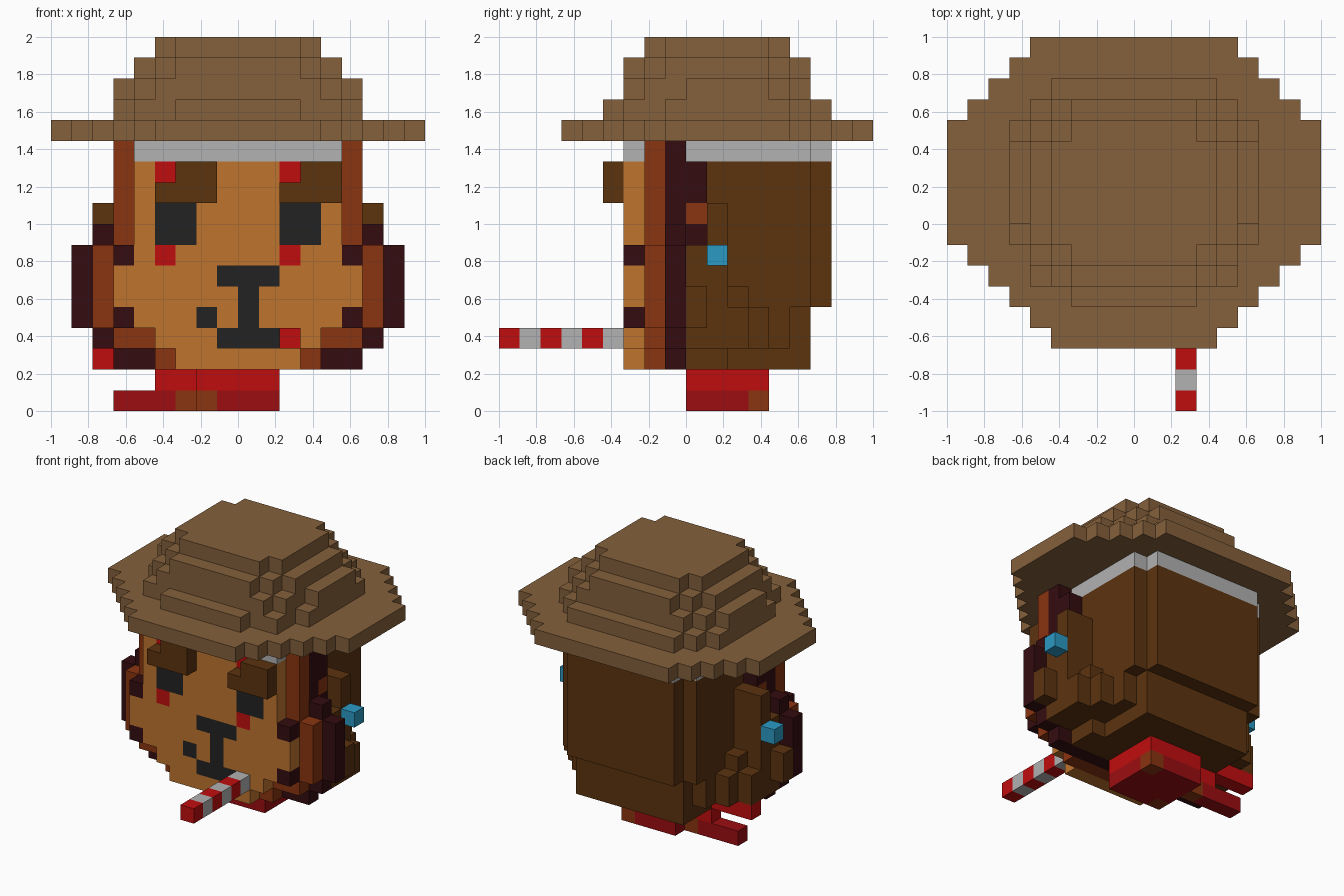
import bpy
import bmesh
from mathutils import Vector

if "Cube" in bpy.data.objects:
    bpy.data.objects.remove(bpy.data.objects["Cube"])

CELL = 1 / 9

# Flat colours
PALETTE = {
    "straw": "85603b", "tan": "bf742d", "brown": "5c330f", "maroon": "340c0f",
    "rust": "8a3410", "black": "222222", "white": "b2b2b2", "red": "c00d0f",
    "dark_red": "9c0d11", "blue": "2b9ac4",
}


def linear(code):
    values = [c / 255 for c in bytes.fromhex(code)]
    return [((v + 0.055) / 1.055) ** 2.4 if v > 0.04 else v / 12.92 for v in values] + [1]


materials = {}
for name, code in PALETTE.items():
    mat = bpy.data.materials.new(name)
    mat.use_nodes = True
    mat.diffuse_color = linear(code)
    mat.node_tree.nodes["Principled BSDF"].inputs["Base Color"].default_value = linear(code)
    materials[name] = mat

# Every block is stored as grid cell -> (part, colour); later blocks repaint earlier ones
cells = {}


def block(part, colour, xs, ys, zs, mirror=False):
    for x in range(*xs):
        for y in range(*ys):
            for z in range(*zs):
                cells[x, y, z] = (part, colour)
                if mirror:
                    cells[-1 - x, y, z] = (part, colour)


def slab(part, colour, half, ys, zs):
    block(part, colour, (-half, half), ys, zs)


# Skull: body, narrower back and underside, pale band under the hat
slab("head", "brown", 5, (0, 6), (5, 13))
slab("head", "brown", 4, (6, 7), (5, 13))
slab("head", "brown", 5, (0, 5), (3, 5))
slab("head", "brown", 4, (0, 6), (2, 5))
slab("head", "brown", 5, (0, 2), (2, 3))
for pos in list(cells):
    if pos[2] == 12:
        cells[pos] = ("head", "white")

# Mane: rust ring in front of a wider maroon ring
for z in range(2, 13):
    rust = {2: 4, 3: 6}.get(z, 7 if z < 8 else 6)
    maroon = {2: 6, 3: 7, 8: 7}.get(z, 8 if z < 8 else 6)
    slab("mane", "rust", rust, (-2, -1), (z, z + 1))
    slab("mane", "maroon", maroon, (-1, 0), (z, z + 1))

# Side tufts, stepped towards the back, with a blue bead on each side
block("side_tuft", "maroon", (5, 6), (0, 1), (8, 12), True)
block("side_tuft", "rust", (5, 6), (0, 1), (9, 10), True)
block("side_tuft", "brown", (5, 6), (2, 3), (3, 6), True)
block("side_tuft", "brown", (5, 6), (3, 4), (3, 5), True)
block("side_tuft", "brown", (5, 7), (0, 2), (3, 8), True)
block("side_tuft", "brown", (5, 7), (1, 2), (8, 10), True)
block("side_tuft", "brown", (5, 7), (2, 3), (3, 5), True)
block("side_tuft", "brown", (7, 8), (0, 1), (4, 6), True)
block("bead", "blue", (7, 8), (1, 2), (7, 8), True)

# Face, drawn from the forehead down to the chin
FACE = """
.wwwwwwwwww.
.otoooootoo.
.oooooooooo.
.okkooookko.
.okkooookko.
motoooootoom
oooookkkoooo
ooooookooooo
moookokoooom
..oookkkto..
...oooooo...
"""
KEY = {"w": "white", "o": "tan", "t": "red", "k": "black", "m": "maroon"}
for row, line in enumerate(FACE.split()):
    for col, mark in enumerate(line):
        if mark in KEY:
            cells[col - 6, -3, 12 - row] = ("face", KEY[mark])

# Eyebrows
for left in (-4, 2):
    block("eyebrow", "brown", (left, left + 3), (-4, -3), (10, 11))
    block("eyebrow", "brown", (left + 1, left + 3), (-4, -3), (11, 12))

# Striped stick held in the mouth
for y in range(-9, -3):
    block("striped_stick", "red" if y % 2 else "white", (2, 3), (y, y + 1), (3, 4))

# Neck scarf with two loose tails
for z, colour in enumerate(("dark_red", "red")):
    block("scarf", colour, (-2, 2), (0, 4), (z, z + 1))
block("scarf_tail", "dark_red", (-6, -2), (2, 3), (0, 1))
block("scarf_tail", "red", (-4, -2), (2, 3), (1, 2))
block("scarf_tail", "red", (-7, -4), (2, 3), (2, 3))
block("scarf", "rust", (-2, -1), (0, 1), (0, 1))
block("scarf_tail", "rust", (-3, -2), (2, 3), (0, 1))
block("scarf", "rust", (1, 2), (3, 4), (0, 1))

# Hat brim, rounded in single steps
for step in range(5):
    slab("hat_brim", "straw", 9 - step, (-1 - step, 5 + step), (13, 14))
slab("hat_brim", "straw", 4, (-6, 9), (13, 14))

# Hat crown: each level is a stack of (half width, front, back)
CROWN = [
    [(6, -1, 5), (5, -3, 6), (4, -3, 7), (3, -4, 7)],
    [(6, 0, 4), (5, -2, 5), (4, -3, 6)],
    [(5, -1, 4), (4, -2, 5), (3, -3, 6)],
    [(4, -1, 4), (3, -2, 5)],
]
for z, level in enumerate(CROWN, 14):
    for half, front, back in level:
        slab("hat_crown", "straw", half, (front, back), (z, z + 1))


# Build one mesh per part from the exposed cell faces
def build(part):
    mesh = bpy.data.meshes.new(part)
    names = sorted({c for p, c in cells.values() if p == part})
    for name in names:
        mesh.materials.append(materials[name])
    bm = bmesh.new()
    shared = {}

    def vert(point):
        key = tuple(round(2 * v) for v in point)
        if key not in shared:
            shared[key] = bm.verts.new(point * CELL)
        return shared[key]

    for pos, (owner, colour) in cells.items():
        if owner != part:
            continue
        centre = Vector(pos) + Vector((0.5, 0.5, 0.5))
        for axis in range(3):
            for sign in (-1, 1):
                normal = Vector((0, 0, 0))
                normal[axis] = sign
                if tuple(int(v) for v in Vector(pos) + normal) in cells:
                    continue
                side = Vector((0, 0, 0))
                side[(axis + 1) % 3] = 0.5
                up = normal.cross(side)
                middle = centre + normal / 2
                corners = (-side - up, side - up, side + up, up - side)
                face = bm.faces.new([vert(middle + c) for c in corners])
                face.material_index = names.index(colour)
    bm.to_mesh(mesh)
    bm.free()
    bpy.context.collection.objects.link(bpy.data.objects.new(part, mesh))


for part in sorted({p for p, c in cells.values()}):
    build(part)
